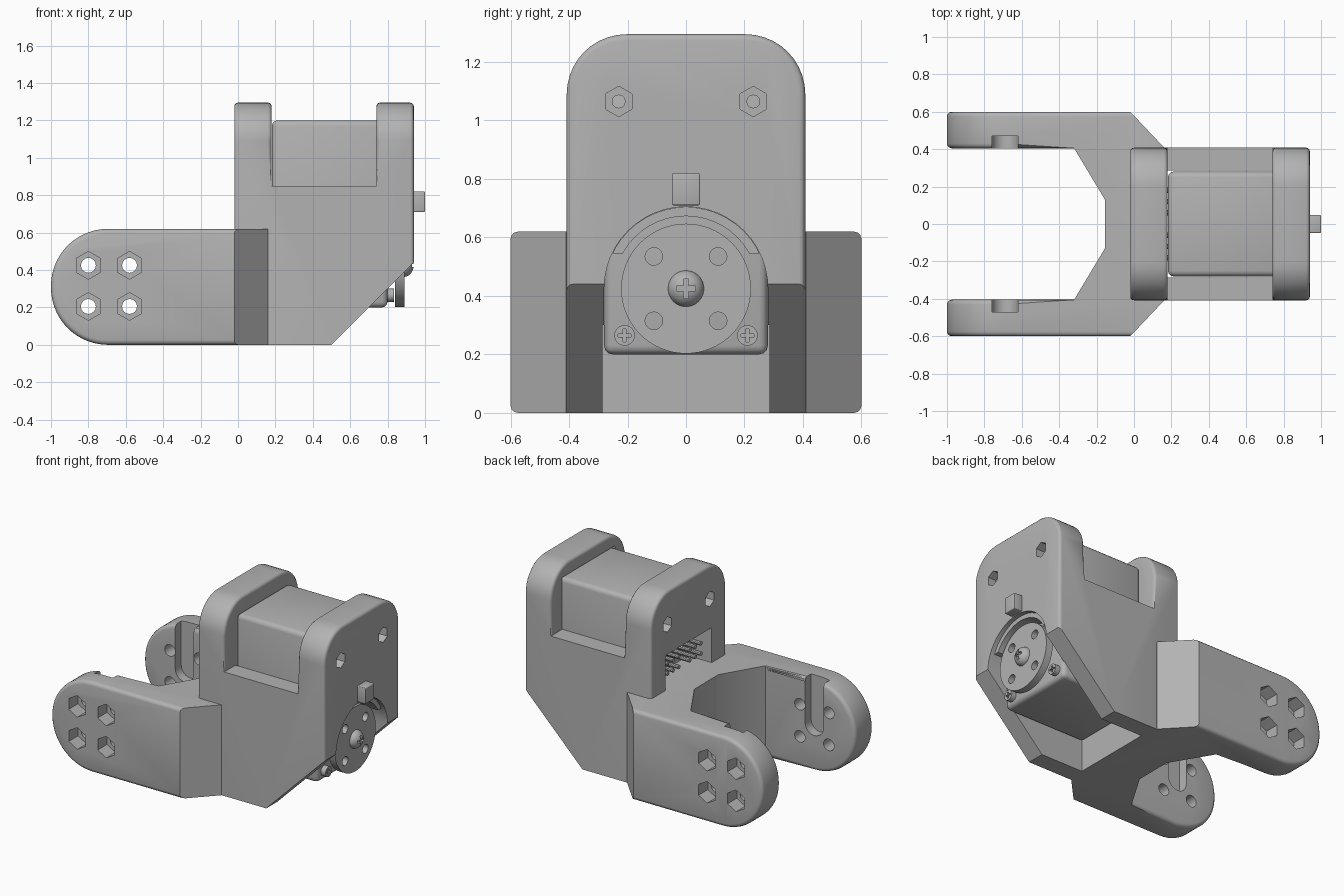
import bpy, bmesh, math
from mathutils import Matrix, Vector

cube = bpy.data.objects.get("Cube")
if cube:
    bpy.data.objects.remove(cube)

grey = bpy.data.materials.new("plain grey")
grey.use_nodes = True
COLOUR = (0.45, 0.45, 0.45, 1)
grey.diffuse_color = COLOUR
grey.node_tree.nodes["Principled BSDF"].inputs["Base Color"].default_value = COLOUR


def finish(bm, name):
    bmesh.ops.recalc_face_normals(bm, faces=bm.faces)
    mesh = bpy.data.meshes.new(name)
    bm.to_mesh(mesh)
    bm.free()
    mesh.materials.append(grey)
    obj = bpy.data.objects.new(name, mesh)
    bpy.context.collection.objects.link(obj)
    return obj


def prism(points, offset):
    """Extrude a closed outline along the offset vector."""
    bm = bmesh.new()
    face = bm.faces.new([bm.verts.new(p) for p in points])
    new = bmesh.ops.extrude_face_region(bm, geom=[face])["geom"]
    verts = [g for g in new if isinstance(g, bmesh.types.BMVert)]
    bmesh.ops.translate(bm, verts=verts, vec=Vector(offset))
    bmesh.ops.recalc_face_normals(bm, faces=bm.faces)
    return bm


def bevel(bm, rule, width, segments):
    edges = [e for e in bm.edges if rule(e.verts[0].co, e.verts[1].co)]
    bmesh.ops.bevel(bm, geom=edges, offset=width, segments=segments,
                    profile=0.5, affect='EDGES', clamp_overlap=True)


def box(name, xs, ys, zs, round_by=0):
    bm = bmesh.new()
    bmesh.ops.create_cube(bm, size=1)
    for v in bm.verts:
        v.co = [lo + (hi - lo) * (c + 0.5) for c, (lo, hi) in zip(v.co, (xs, ys, zs))]
    if round_by:
        bevel(bm, lambda a, b: True, round_by, 3)
    return finish(bm, name)


def rod(name, axis, centre, r, length, sides=32, turn=0, r2=None):
    """Cylinder along x or y, centred on a point."""
    bm = bmesh.new()
    tilt = Matrix.Rotation(math.pi / 2, 4, 'Y' if axis == 'x' else 'X')
    bmesh.ops.create_cone(bm, cap_ends=True, segments=sides, radius1=r,
                          radius2=r if r2 is None else r2, depth=length,
                          matrix=Matrix.Translation(centre) @ tilt @ Matrix.Rotation(turn, 4, 'Z'))
    return finish(bm, name)


def cut(obj, cutters):
    for cutter in cutters:
        cutter.hide_render = True
        mod = obj.modifiers.new("cut", 'BOOLEAN')
        mod.operation = 'DIFFERENCE'
        mod.solver = 'EXACT'
        mod.object = cutter
        with bpy.context.temp_override(object=obj, active_object=obj):
            bpy.ops.object.modifier_apply(modifier=mod.name)
        bpy.data.objects.remove(cutter)


def near(a, b):
    return abs(a - b) < 0.001


# Housing: two tall rounded plates joined by lower side walls
TOP, WALL, HALF = 1.295, 0.85, 0.408
outline = [(-0.02, 0), (0.5, 0), (0.94, 0.44), (0.94, TOP), (0.74, TOP),
           (0.74, WALL), (0.18, WALL), (0.18, TOP), (-0.02, TOP)]
bm = prism([(x, -HALF, z) for x, z in outline], (0, 2 * HALF, 0))
bevel(bm, lambda a, b: near(a.z, TOP) and near(b.z, TOP) and near(a.y, b.y), 0.205, 10)
bevel(bm, lambda a, b: near(a.x, b.x) and (a.z + b.z) / 2 > 0.5
      and not (near(a.z, WALL) and near(b.z, WALL)), 0.02, 3)
housing = finish(bm, "housing")
AXIS = 0.425
cutters = [
    box("motor_cavity", (0.18, 0.8), (-0.285, 0.285), (-0.1, 1.205)),
    box("lower_opening", (0.7, 1.1), (-0.28, 0.28), (-0.1, AXIS)),
    rod("horn_opening", 'x', (0.9, 0, AXIS), 0.28, 0.3, 48),
    box("cable_window", (-0.1, 0.2), (-0.25, 0.25), (0.6, 0.86)),
]
for y in (-0.23, 0.23):
    for x in (-0.02, 0.94):
        cutters.append(rod("nut_pocket", 'x', (x, y, 1.065), 0.052, 0.12, 6, math.pi / 2))
    cutters.append(rod("bolt_hole", 'x', (0.5, y, 1.065), 0.022, 1.2, 12))
cut(housing, cutters)
box("front_tab", (0.93, 1.0), (-0.048, 0.048), (0.71, 0.82), 0.005)

# Fork: two rounded arms and a bridge behind the housing
half = [(0.16, 0.41), (-0.02, 0.6), (-1, 0.6), (-1, 0.405), (-0.32, 0.405), (-0.155, 0.13)]
plan = half + [(x, -y) for x, y in reversed(half)]
HIGH = 0.62
bm = prism([(x, y, 0) for x, y in plan], (0, 0, HIGH))
bevel(bm, lambda a, b: near(a.x, -1) and near(b.x, -1) and near(a.z, b.z), 0.305, 14)
bevel(bm, lambda a, b: near(a.y, b.y) and abs(a.y) > 0.404 and not near(a.y, 0.41)
      and not near(a.y, -0.41) and not near(a.x, b.x) or
      (near(a.y, b.y) and near(a.x, -1) and near(b.x, -1)), 0.025, 3)
fork = finish(bm, "fork")
cutters = []
for side in (-1, 1):
    for x in (-0.8, -0.58):
        for z in (0.205, 0.425):
            cutters.append(rod("hex_pocket", 'y', (x, side * 0.6, z), 0.074, 0.2, 6))
            cutters.append(rod("arm_hole", 'y', (x, side * 0.5, z), 0.04, 0.3, 16))
    arc = [(-0.69 + 0.07 * math.cos(t), 0.31 + 0.07 * math.sin(t))
           for t in [math.pi + math.pi * i / 12 for i in range(13)]]
    slot = [(-0.76, 0.8)] + arc + [(-0.62, 0.8)]
    cutters.append(finish(prism([(x, side * 0.3, z) for x, z in slot],
                                (0, side * 0.17, 0)), "arm_slot"))
cut(fork, cutters)

# Motor inside the housing, with the collar above the horn
box("motor", (0.181, 0.8), (-0.28, 0.28), (0.2, 1.2), 0.03)
collar = rod("motor_collar", 'x', (0.85, 0, AXIS), 0.279, 0.12, 48)
cut(collar, [rod("collar_bore", 'x', (0.85, 0, AXIS), 0.248, 0.3, 48),
             box("collar_trim", (0.7, 1), (-0.4, 0.4), (0, 0.545))])
rod("output_shaft", 'x', (0.82, 0, AXIS), 0.08, 0.06)


def cross_slot(x, y, z, size):
    w = size * 0.14
    return [box("slot", (x, 1.2), (y - a, y + a), (z - b, z + b))
            for a, b in ((size * 0.55, w), (w, size * 0.55))]


# Round horn with four holes and a domed screw
horn = rod("horn", 'x', (0.865, 0, AXIS), 0.222, 0.05, 64)
cut(horn, [rod("horn_hole", 'x', (0.865, y, AXIS + z), 0.03, 0.2, 20)
           for y in (-0.11, 0.11) for z in (-0.11, 0.11)])
bm = bmesh.new()
bmesh.ops.create_uvsphere(bm, u_segments=32, v_segments=16, radius=1)
for v in bm.verts:
    v.co = (0.885 + 0.055 * v.co.x, 0.062 * v.co.y, AXIS + 0.062 * v.co.z)
horn_screw = finish(bm, "horn_screw")
cut(horn_screw, cross_slot(0.92, 0, AXIS, 0.06))

# Corner screws on the motor face
for y in (-0.21, 0.21):
    screw = rod("motor_screw", 'x', (0.81, y, 0.265), 0.035, 0.05, 24)
    cut(screw, cross_slot(0.82, y, 0.265, 0.04))

# Connector pins behind the window
for y in (-0.18, -0.12, -0.06, 0.06, 0.12, 0.18):
    for z in (0.7, 0.77):
        rod("connector_pin", 'x', (0.1, y, z), 0.014, 0.18, 10)

# Smooth the curves, keep hard edges
bpy.ops.object.select_all(action='DESELECT')
for obj in bpy.context.scene.objects:
    if obj.type == 'MESH' and obj.data.materials and obj.data.materials[0] == grey:
        obj.select_set(True)
        bpy.context.view_layer.objects.active = obj
bpy.ops.object.shade_smooth_by_angle(angle=math.radians(32))
